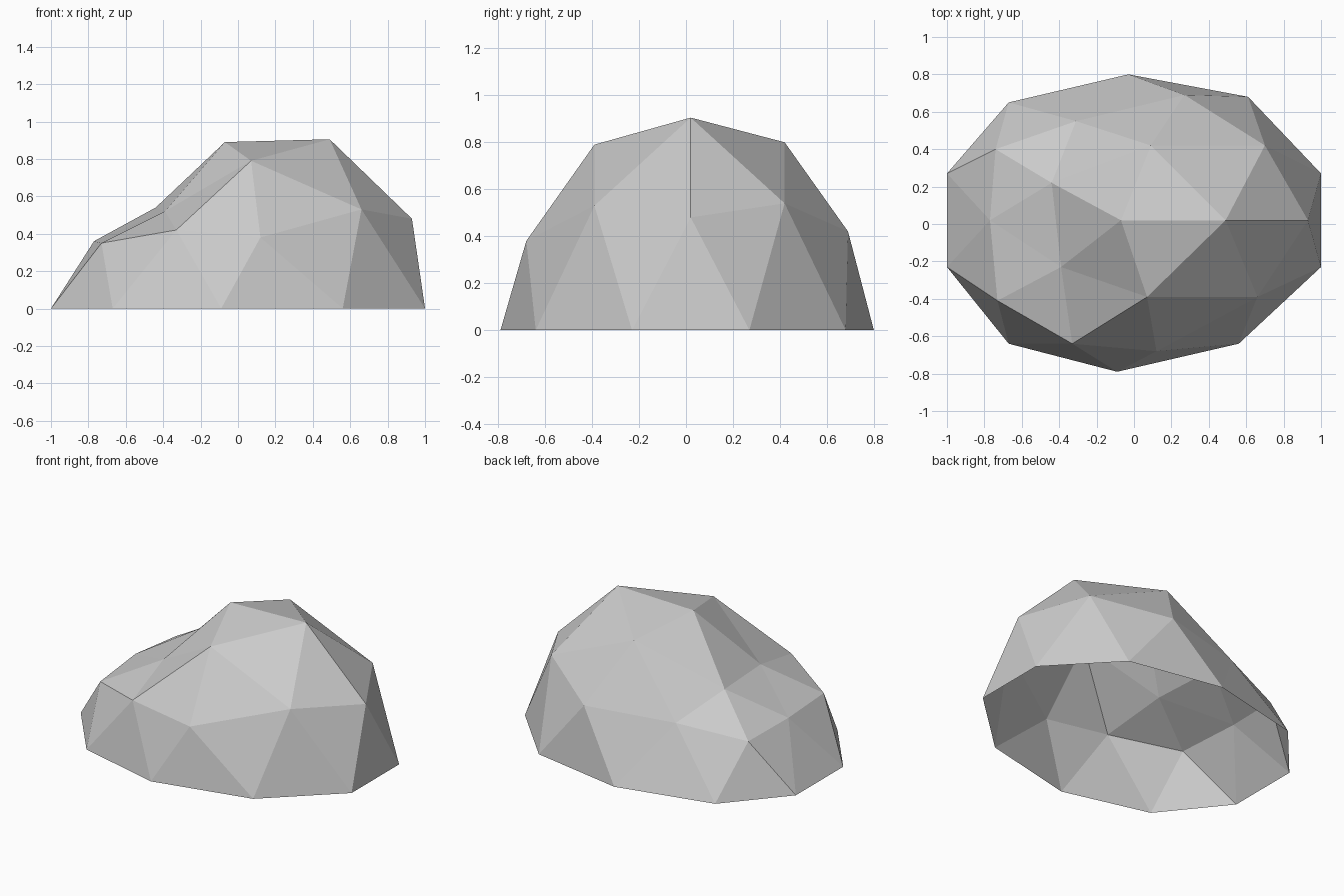
import bpy
import bmesh

# Remove the default object
default_cube = bpy.data.objects.get("Cube")
if default_cube:
    bpy.data.objects.remove(default_cube, do_unlink=True)


def make_material(name, colour):
    material = bpy.data.materials.new(name)
    material.use_nodes = True
    material.diffuse_color = colour
    shader = next(n for n in material.node_tree.nodes if n.type == "BSDF_PRINCIPLED")
    shader.inputs["Base Color"].default_value = colour
    return material


# Crown point, then rings of the faceted dome, counterclockwise from the left side
crown = (-.07, .02, .89)
shoulder = [(.49, .02, .905), (.09, .42, .8), (-.44, .22, .54),
            (-.39, -.23, .52), (.07, -.39, .79)]
waist = [(.93, .02, .48), (.7, .42, .54), (.27, .69, .42), (-.31, .55, .405),
         (-.74, .4, .34), (-.77, .02, .36), (-.73, -.41, .35), (-.33, -.64, .42),
         (.12, -.68, .38), (.66, -.39, .53)]
ground_outline = [(1, -.23), (1, .27), (.61, .68), (-.03, .8), (-.67, .65),
                  (-1, .27), (-1, -.23), (-.67, -.64), (-.09, -.79), (.56, -.64)]


def build_rock(name, material):
    bm = bmesh.new()
    top = bm.verts.new(crown)
    upper = [bm.verts.new(p) for p in shoulder]
    middle = [bm.verts.new(p) for p in waist]
    rim = [bm.verts.new((x, y, 0)) for x, y in ground_outline]

    # Cap: a fan around the crown, then facets reaching down to the waist
    for i, vert in enumerate(upper):
        following = upper[(i + 1) % len(upper)]
        before, below, after = (middle[(2 * i + k) % len(middle)] for k in (-1, 0, 1))
        bm.faces.new((top, vert, following))
        bm.faces.new((vert, after, following))
        bm.faces.new((vert, before, below))
        bm.faces.new((vert, below, after))

    # Skirt: alternating triangles from the waist to the open rim
    count = len(middle)
    for j, vert in enumerate(middle):
        next_rim = rim[(j + 1) % count]
        bm.faces.new((vert, rim[j], next_rim))
        bm.faces.new((vert, next_rim, middle[(j + 1) % count]))

    mesh = bpy.data.meshes.new(name)
    bm.to_mesh(mesh)
    bm.free()
    mesh.materials.append(material)
    rock = bpy.data.objects.new(name, mesh)
    bpy.context.collection.objects.link(rock)
    return rock


build_rock("rock", make_material("stone grey", (.6, .6, .6, 1)))
